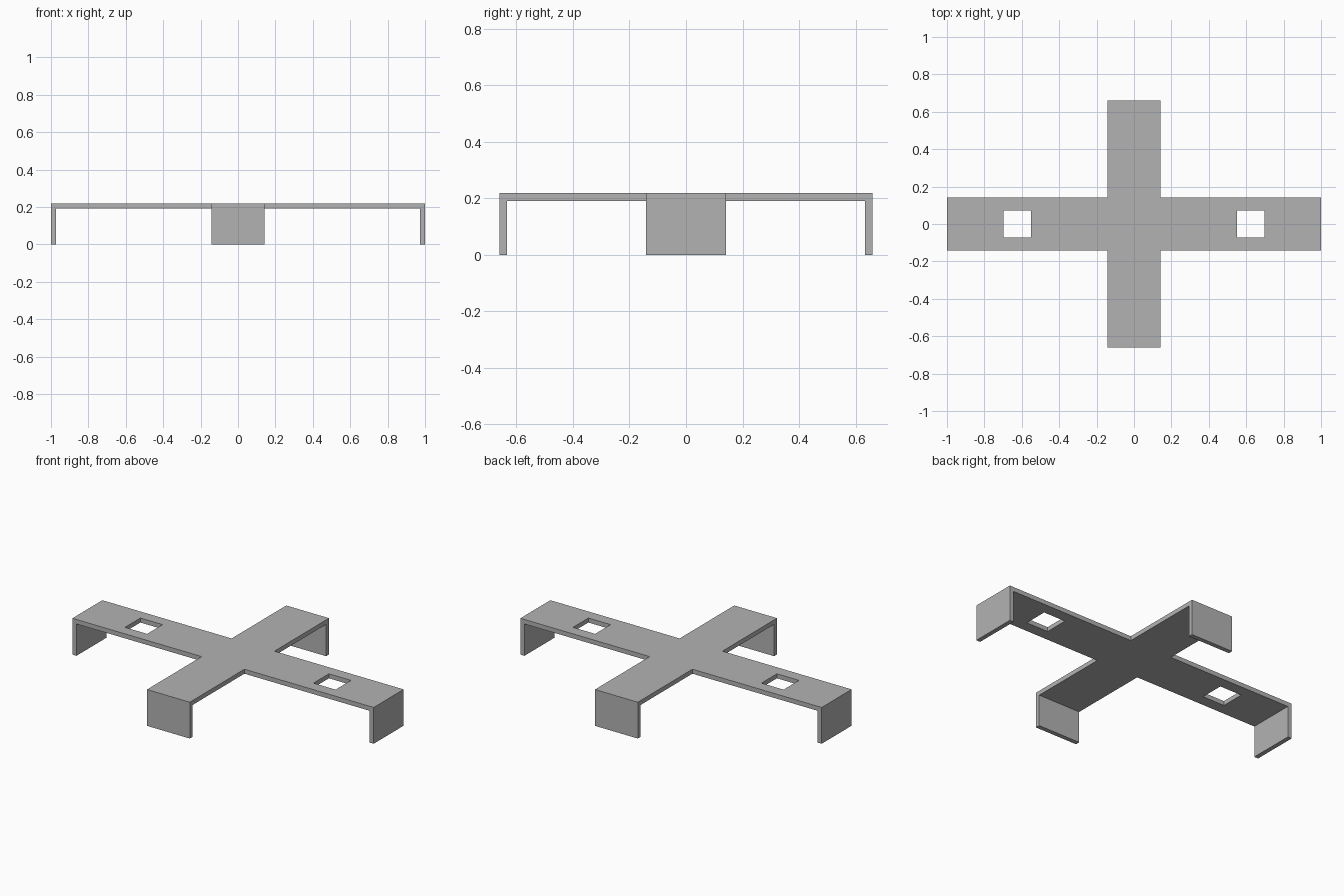
import bpy
import bmesh

ARM = 0.142          # half width of each arm
LONG, SHORT = 1.0, 0.66
HEIGHT, THICK = 0.218, 0.027
HOLE_IN, HOLE_OUT, HOLE_Y = 0.552, 0.699, 0.073

cube = bpy.data.objects.get("Cube")
if cube:
    bpy.data.objects.remove(cube, do_unlink=True)

grey = bpy.data.materials.new("plain_grey")
grey.use_nodes = True
colour = (0.45, 0.45, 0.45, 1)
grey.diffuse_color = colour
grey.node_tree.nodes["Principled BSDF"].inputs["Base Color"].default_value = colour

bm = bmesh.new()


def panel(*points):
    bm.faces.new([bm.verts.new(p) for p in points])


# Top sheet: cells of the cross, leaving out the two square holes
half = [ARM, HOLE_IN, HOLE_OUT, LONG]
xs = [-x for x in reversed(half)] + half
ys = [-SHORT, -ARM, -HOLE_Y, HOLE_Y, ARM, SHORT]
for x0, x1 in zip(xs, xs[1:]):
    for y0, y1 in zip(ys, ys[1:]):
        cx, cy = abs(x0 + x1) / 2, abs(y0 + y1) / 2
        outside = cx > ARM and cy > ARM
        hole = HOLE_IN < cx < HOLE_OUT and cy < HOLE_Y
        if not (outside or hole):
            panel((x0, y0, HEIGHT), (x1, y0, HEIGHT), (x1, y1, HEIGHT), (x0, y1, HEIGHT))

# Folded legs at the four arm ends
for s in (-1, 1):
    for y0, y1 in zip(ys[1:-1], ys[2:-1]):
        a, b = s * y0, s * y1
        panel((s * LONG, a, 0), (s * LONG, b, 0), (s * LONG, b, HEIGHT), (s * LONG, a, HEIGHT))
    a = s * ARM
    panel((a, s * SHORT, 0), (-a, s * SHORT, 0), (-a, s * SHORT, HEIGHT), (a, s * SHORT, HEIGHT))

bmesh.ops.remove_doubles(bm, verts=bm.verts, dist=0.0001)
mesh = bpy.data.meshes.new("cross_bracket")
bm.to_mesh(mesh)
bm.free()
mesh.materials.append(grey)
bracket = bpy.data.objects.new("cross_bracket", mesh)
bpy.context.collection.objects.link(bracket)

# Sheet thickness, grown inward from the outer skin
solid = bracket.modifiers.new("sheet_thickness", "SOLIDIFY")
solid.thickness = THICK
solid.offset = -1
solid.use_even_offset = True
